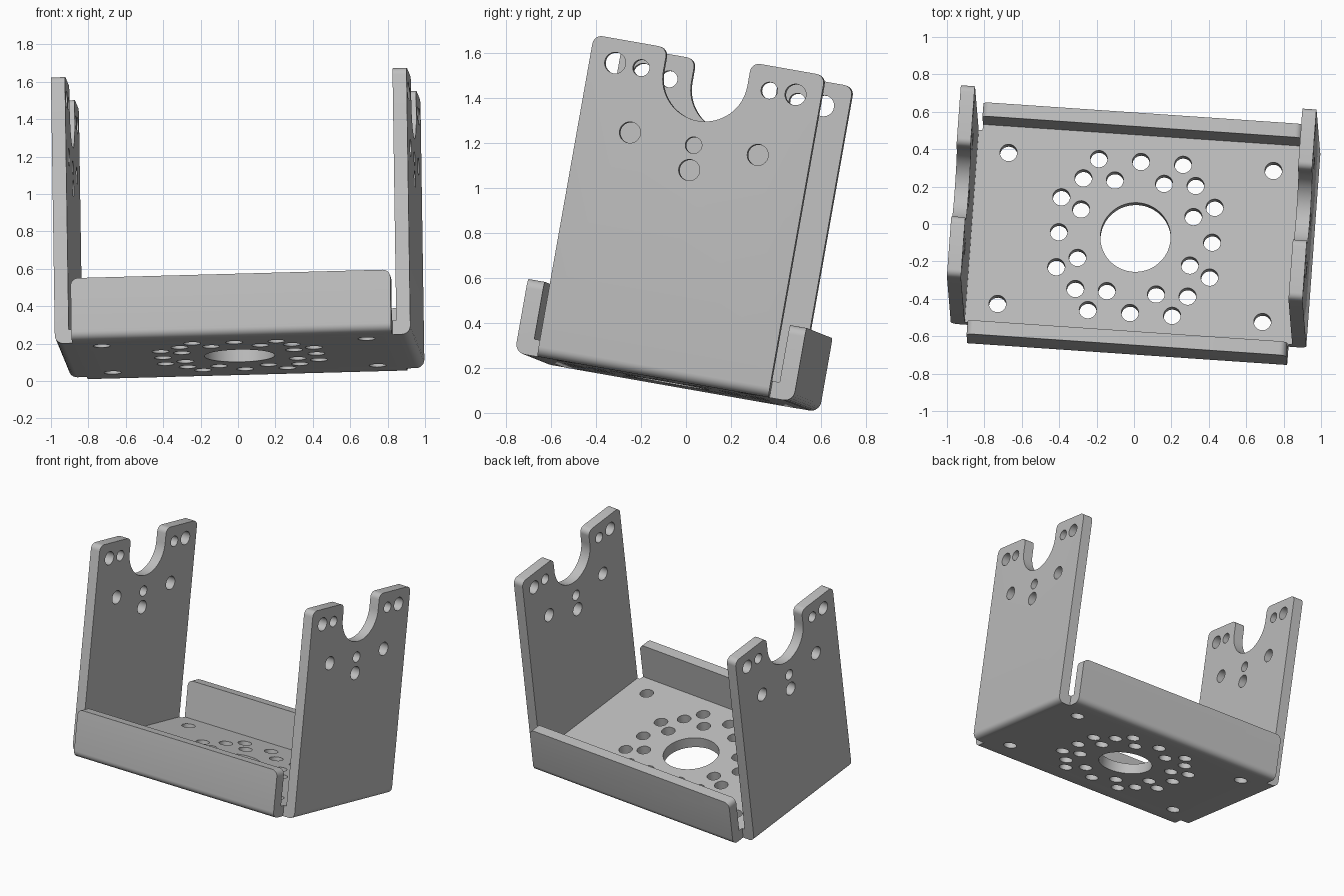
import bpy, bmesh, math
from mathutils import Matrix, Vector

old = bpy.data.objects.get("Cube")
if old:
    bpy.data.objects.remove(old, do_unlink=True)

# Sheet sizes in the bracket's own frame: x across, y deep, z up
T = 0.075                  # sheet thickness
U, V, H = 0.953, 0.523, 1.452   # side plates: half width, half depth, height
FU, FV, FH = 0.857, 0.63, 0.334  # end flanges
BEND, CORNER, SLOT = 0.045, 0.04, 0.19

# Tilted pose of the whole bracket
ax = Vector((0.9973, -0.068, 0.027)).normalized()
az = ax.cross(Vector((0.072, 0.982, -0.173))).normalized()
ay = az.cross(ax)
POSE = Matrix((ax, ay, az)).transposed().to_4x4()
POSE.translation = (0.009, -0.084, 0.135)

steel = bpy.data.materials.new("light grey metal")
steel.use_nodes = True
grey = (0.52, 0.52, 0.52, 1)
steel.diffuse_color = grey
bsdf = steel.node_tree.nodes["Principled BSDF"]
bsdf.inputs["Base Color"].default_value = grey
bsdf.inputs["Roughness"].default_value = 0.6


def add_object(name, bm):
    mesh = bpy.data.meshes.new(name)
    bmesh.ops.recalc_face_normals(bm, faces=bm.faces)
    bm.to_mesh(mesh)
    bm.free()
    obj = bpy.data.objects.new(name, mesh)
    bpy.context.collection.objects.link(obj)
    mesh.materials.append(steel)
    return obj


def extrude_profile(points, half, axis):
    """Extrude a (side, height) profile both ways along x or y."""
    bm = bmesh.new()
    place = (lambda s, z, d: (s, d, z)) if axis == 1 else (lambda s, z, d: (d, s, z))
    face = bm.faces.new([bm.verts.new(place(s, z, -half)) for s, z in points])
    res = bmesh.ops.extrude_face_region(bm, geom=[face])
    move = Vector((0, 0, 0))
    move[axis] = 2 * half
    bmesh.ops.translate(bm, vec=move, verts=[g for g in res["geom"] if isinstance(g, bmesh.types.BMVert)])
    return bm


def round_edges(bm, test, radius):
    edges = [e for e in bm.edges if test(*[v.co for v in e.verts])]
    bmesh.ops.bevel(bm, geom=edges, offset=radius, segments=6, profile=0.5,
                    affect='EDGES', clamp_overlap=True)


def drill(bm, x, y, z, radius, depth, axis, segments=32):
    turn = Matrix.Rotation(math.pi / 2, 4, 'Y') if axis == 0 else Matrix()
    bmesh.ops.create_cone(bm, cap_ends=True, segments=segments, radius1=radius, radius2=radius,
                          depth=depth, matrix=Matrix.Translation((x, y, z)) @ turn)


def cut(obj, bm):
    cutter = add_object("cutter", bm)
    cutter.hide_render = True
    mod = obj.modifiers.new("cut", 'BOOLEAN')
    mod.operation, mod.solver, mod.object = 'DIFFERENCE', 'EXACT', cutter
    bpy.context.view_layer.update()
    result = bpy.data.meshes.new_from_object(obj.evaluated_get(bpy.context.evaluated_depsgraph_get()))
    obj.modifiers.clear()
    obj.data = result
    bpy.data.objects.remove(cutter, do_unlink=True)


def finish(obj):
    obj.data.transform(POSE)
    bpy.ops.object.select_all(action='DESELECT')
    obj.select_set(True)
    bpy.context.view_layer.objects.active = obj
    bpy.ops.object.shade_smooth_by_angle(angle=math.radians(30))


def along(a, b, axis):
    return all(abs(a[i] - b[i]) < 1e-4 for i in range(3) if i != axis)


# Folded channel: base and both side plates
bm = extrude_profile([(-U, 0), (U, 0), (U, H), (U - T, H), (U - T, T),
                      (T - U, T), (T - U, H), (-U, H)], V, 1)
round_edges(bm, lambda a, b: along(a, b, 1) and a.z < 0.001, BEND)
channel = add_object("base_and_side_plates", bm)

# Holes in the base: centre bore, mounting corners, bolt pattern
holes = bmesh.new()
drill(holes, 0, 0, T / 2, 0.188, 0.3, 2, 64)
pattern = {(0.71, 0.411), (0, 0.411), (0.226, 0.411), (0.411, 0.19), (0.411, 0),
           (0.301, 0.301), (0.132, 0.301), (0.301, 0.132)}
spots = {(sx * x, sy * y) for x, y in pattern for sx in (1, -1) for sy in (1, -1)}
for x, y in sorted(spots):
    drill(holes, x, y, T / 2, 0.046, 0.3, 2)

# Holes through each side plate
plate_holes = [(0.408, 1.345, 0.047), (0.29, 1.343, 0.037), (0.289, 1.052, 0.047),
               (0, 1.045, 0.037), (0, 0.933, 0.047)]
for side in (1, -1):
    for y, z, r in plate_holes:
        for sy in ((1, -1) if y else (1,)):
            drill(holes, side * (U - T / 2), sy * y, z, r, 0.2, 0)
cut(channel, holes)

# Round-bottomed slot in the top of the side plates
slot_z = 1.345
outline = [(SLOT * math.cos(a), slot_z + SLOT * math.sin(a))
           for a in (math.pi + math.pi * i / 32 for i in range(33))]
outline += [(SLOT, H + 0.2), (-SLOT, H + 0.2)]
cut(channel, extrude_profile(outline, U + 0.2, 0))

# Rounded top corners of the side plates
bm = bmesh.new()
bm.from_mesh(channel.data)
round_edges(bm, lambda a, b: along(a, b, 0) and min(a.z, b.z) > H - 0.001, CORNER)
bm.to_mesh(channel.data)
bm.free()
finish(channel)

# Front and back flanges, bent up from the base
for name, s in (("front_flange", -1), ("back_flange", 1)):
    bm = extrude_profile([(s * V, 0), (s * FV, 0), (s * FV, FH), (s * (FV - T), FH),
                          (s * (FV - T), T), (s * V, T)], FU, 0)
    round_edges(bm, lambda a, b: along(a, b, 0) and a.z < 0.001 and abs(a.y) > FV - 0.001, BEND)
    round_edges(bm, lambda a, b: along(a, b, 1) and min(a.z, b.z) > FH - 0.001, CORNER)
    finish(add_object(name, bm))
